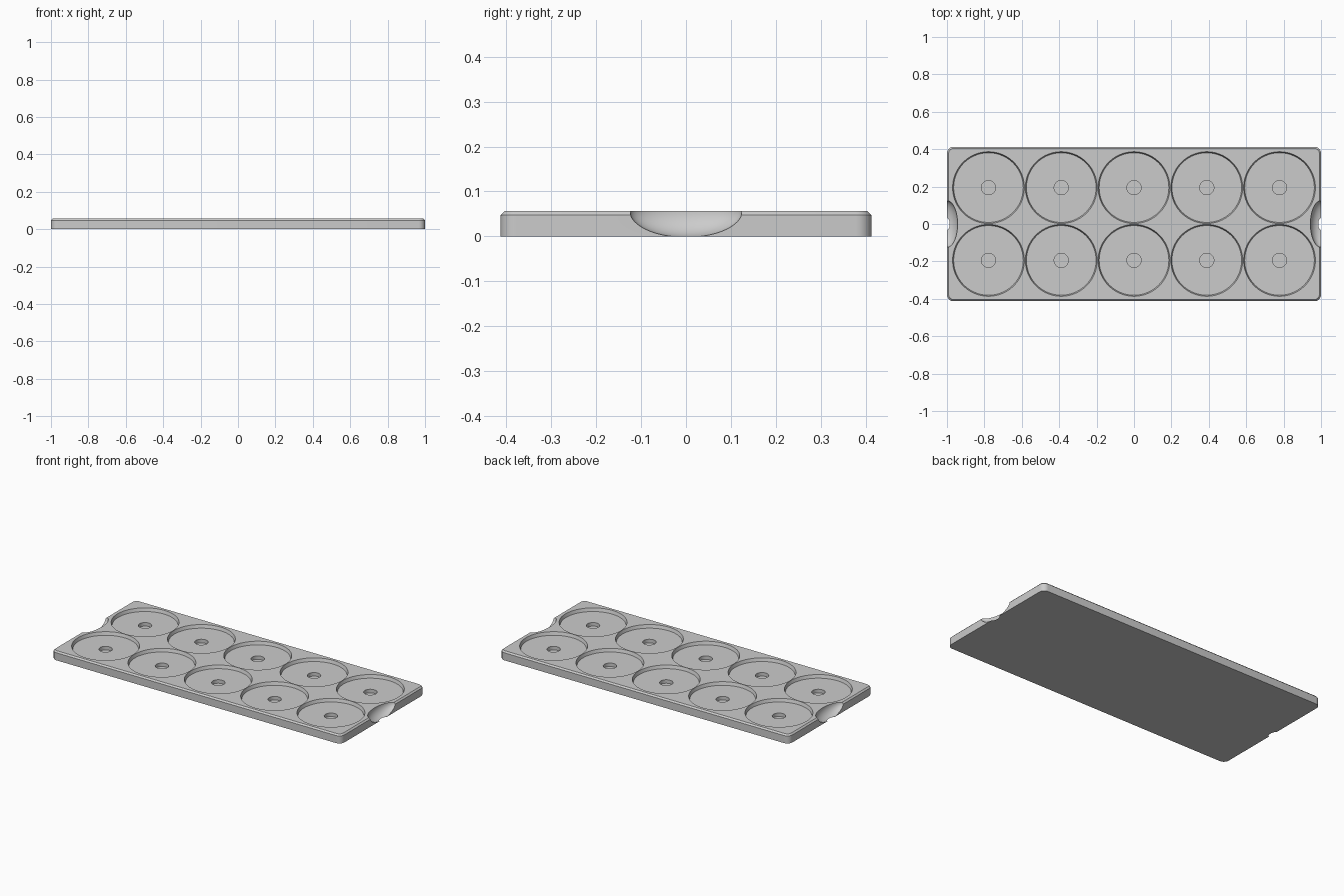
import bpy, bmesh, math
from mathutils import Matrix

cube = bpy.data.objects.get("Cube")
if cube:
    bpy.data.objects.remove(cube, do_unlink=True)

HALF_X, HALF_Y, TOP = 1.0, 0.413, 0.056
CORNER, CHAMFER = 0.035, 0.009
SPACING, FLOOR, HOLE_FLOOR = 0.389, 0.036, 0.014

grey = bpy.data.materials.new("matte grey")
grey.use_nodes = True
colour = (0.6, 0.6, 0.6, 1)
grey.diffuse_color = colour
grey.node_tree.nodes["Principled BSDF"].inputs["Base Color"].default_value = colour


def make_object(name, bm):
    bmesh.ops.recalc_face_normals(bm, faces=bm.faces)
    mesh = bpy.data.meshes.new(name)
    bm.to_mesh(mesh)
    bm.free()
    mesh.materials.append(grey)
    obj = bpy.data.objects.new(name, mesh)
    bpy.context.collection.objects.link(obj)
    return obj


def skin(bm, rings):
    """Join equal rings of points into a capped solid."""
    loops = [[bm.verts.new(p) for p in ring] for ring in rings]
    for a, b in zip(loops, loops[1:]):
        for i in range(len(a)):
            j = (i + 1) % len(a)
            bm.faces.new((a[i], a[j], b[j], b[i]))
    bm.faces.new(loops[0][::-1])
    bm.faces.new(loops[-1])


def rounded_rectangle(inset, z, steps=8):
    r = CORNER - inset
    points = []
    for k, (sx, sy) in enumerate(((1, 1), (-1, 1), (-1, -1), (1, -1))):
        for i in range(steps + 1):
            a = math.pi / 2 * (k + i / steps)
            points.append((sx * (HALF_X - CORNER) + r * math.cos(a),
                           sy * (HALF_Y - CORNER) + r * math.sin(a), z))
    return points


def circle(x, y, r, z, n=96):
    return [(x + r * math.cos(math.tau * i / n),
             y + r * math.sin(math.tau * i / n), z) for i in range(n)]


# Tray slab with rounded corners and a chamfered top edge
bm = bmesh.new()
skin(bm, [rounded_rectangle(0, 0), rounded_rectangle(0, TOP - CHAMFER),
          rounded_rectangle(CHAMFER, TOP)])
tray = make_object("tray", bm)

# Round pockets with slightly tapered walls and a small centre hole
bm = bmesh.new()
pocket = ((0.038, HOLE_FLOOR), (0.038, FLOOR), (0.186, FLOOR),
          (0.192, TOP), (0.192, TOP + 0.05))
for column in range(-2, 3):
    for row in (-0.5, 0.5):
        skin(bm, [circle(column * SPACING, row * SPACING, r, z) for r, z in pocket])
pockets = make_object("pocket_cutter", bm)

# Oval finger scoops at both ends
bm = bmesh.new()
for side in (-1, 1):
    place = Matrix.Translation((side * HALF_X, 0, TOP)) @ Matrix.Diagonal((0.057, 0.125, 0.058, 1))
    bmesh.ops.create_uvsphere(bm, u_segments=64, v_segments=32, radius=1, matrix=place)
scoops = make_object("scoop_cutter", bm)

# Cut the slab, then drop the cutters
for cutter in (pockets, scoops):
    cutter.hide_render = True
    cut = tray.modifiers.new(cutter.name, 'BOOLEAN')
    cut.operation = 'DIFFERENCE'
    cut.solver = 'EXACT'
    cut.object = cutter
bpy.ops.object.select_all(action='DESELECT')
tray.select_set(True)
bpy.context.view_layer.objects.active = tray
for cutter in (pockets, scoops):
    bpy.ops.object.modifier_apply(modifier=cutter.name)
    bpy.data.objects.remove(cutter, do_unlink=True)
bpy.ops.object.shade_smooth_by_angle(angle=math.radians(30))
